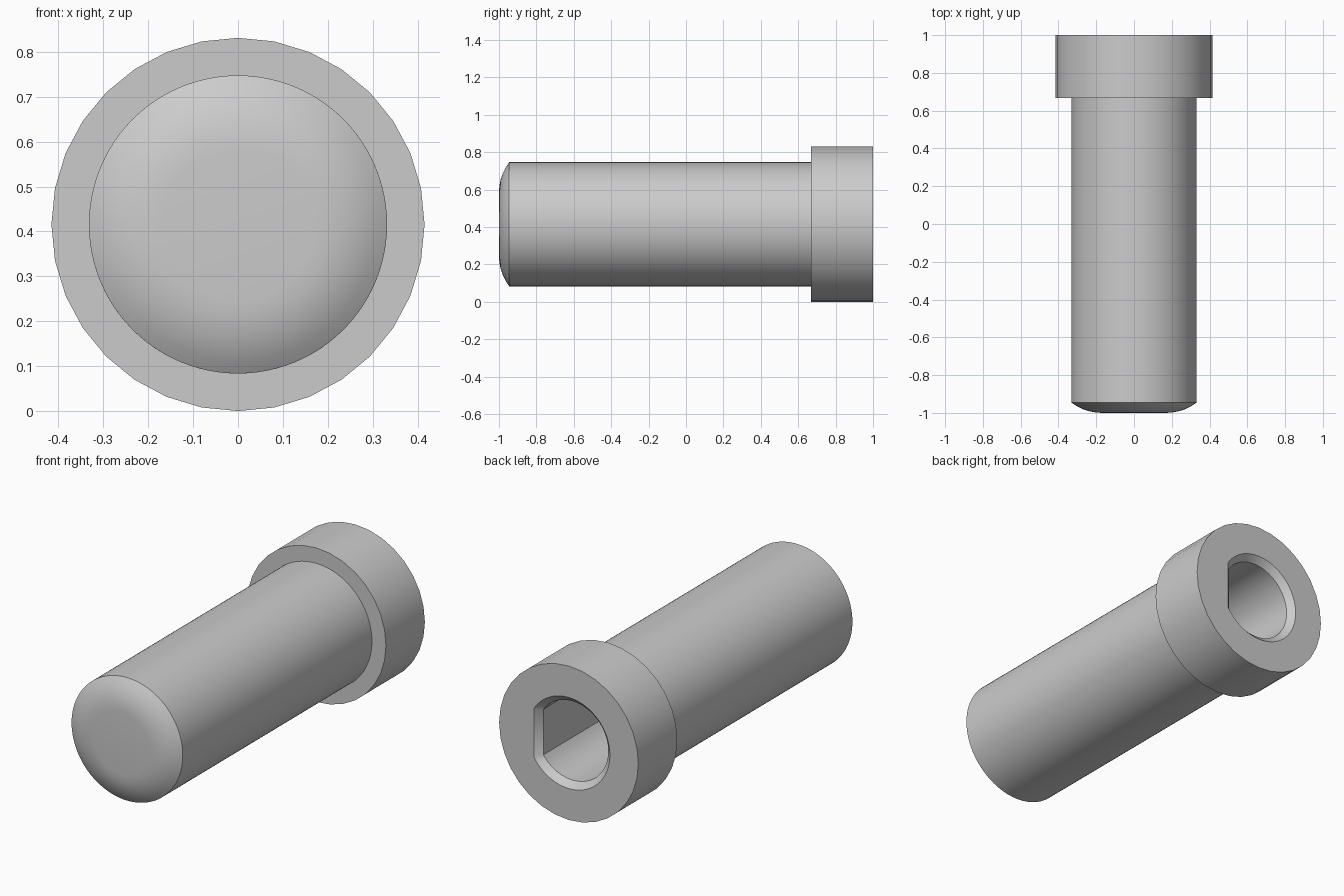
import bpy, bmesh
from math import sin, cos, acos, pi, radians

cube = bpy.data.objects.get("Cube")
if cube:
    bpy.data.objects.remove(cube, do_unlink=True)

HEAD_R, SHAFT_R = 0.4155, 0.332
AXIS_Z = HEAD_R

grey = bpy.data.materials.new("plain grey")
grey.use_nodes = True
grey.diffuse_color = (0.6, 0.6, 0.6, 1)
grey.node_tree.nodes["Principled BSDF"].inputs["Base Color"].default_value = (0.6, 0.6, 0.6, 1)


def circle(r, y, n):
    return [(r * sin(2 * pi * i / n), y, AXIS_Z + r * cos(2 * pi * i / n)) for i in range(n)]


def d_shape(r, flat, y, n=48):
    """Circle cut off by a flat on the +x side."""
    start = acos(flat / r)
    angles = [start + (2 * pi - 2 * start) * i / (n - 1) for i in range(n)]
    return [(r * cos(a), y, AXIS_Z + r * sin(a)) for a in angles]


def loft(name, rings):
    """Closed solid through rings of equal point count."""
    bm = bmesh.new()
    loops = [[bm.verts.new(p) for p in ring] for ring in rings]
    n = len(loops[0])
    for a, b in zip(loops, loops[1:]):
        for i in range(n):
            j = (i + 1) % n
            bm.faces.new((a[i], a[j], b[j], b[i]))
    bm.faces.new(loops[0])
    bm.faces.new(loops[-1])
    bmesh.ops.recalc_face_normals(bm, faces=bm.faces[:])
    mesh = bpy.data.meshes.new(name)
    bm.to_mesh(mesh)
    bm.free()
    mesh.materials.append(grey)
    obj = bpy.data.objects.new(name, mesh)
    bpy.context.collection.objects.link(obj)
    return obj


def combine(target, other, operation):
    mod = target.modifiers.new(operation.lower(), 'BOOLEAN')
    mod.object, mod.operation, mod.solver = other, operation, 'EXACT'
    bpy.ops.object.select_all(action='DESELECT')
    bpy.context.view_layer.objects.active = target
    target.select_set(True)
    bpy.ops.object.modifier_apply(modifier=mod.name)
    bpy.data.objects.remove(other, do_unlink=True)


# Shaft with a rounded tip around a flat centre
tip_arc, flat_r, steps = 0.266, 0.17, 5
rings = []
for k in range(steps + 1):
    a = radians(37.5) * k / steps
    rings.append(circle(flat_r + tip_arc * sin(a), -1 + tip_arc * (1 - cos(a)), 96))
rings.append(circle(SHAFT_R, 0.8, 96))
pin = loft("pin_body", rings)

# Wider head
combine(pin, loft("head", [circle(HEAD_R, 0.668, 32), circle(HEAD_R, 1, 32)]), 'UNION')

# D-shaped socket with a chamfered mouth
socket = loft("socket_cutter", [d_shape(0.256, 0.217, 1.01),
                                d_shape(0.213, 0.174, 0.967),
                                d_shape(0.213, 0.174, -0.3)])
socket.hide_render = True
combine(pin, socket, 'DIFFERENCE')

bpy.ops.object.shade_smooth_by_angle(angle=radians(30))
